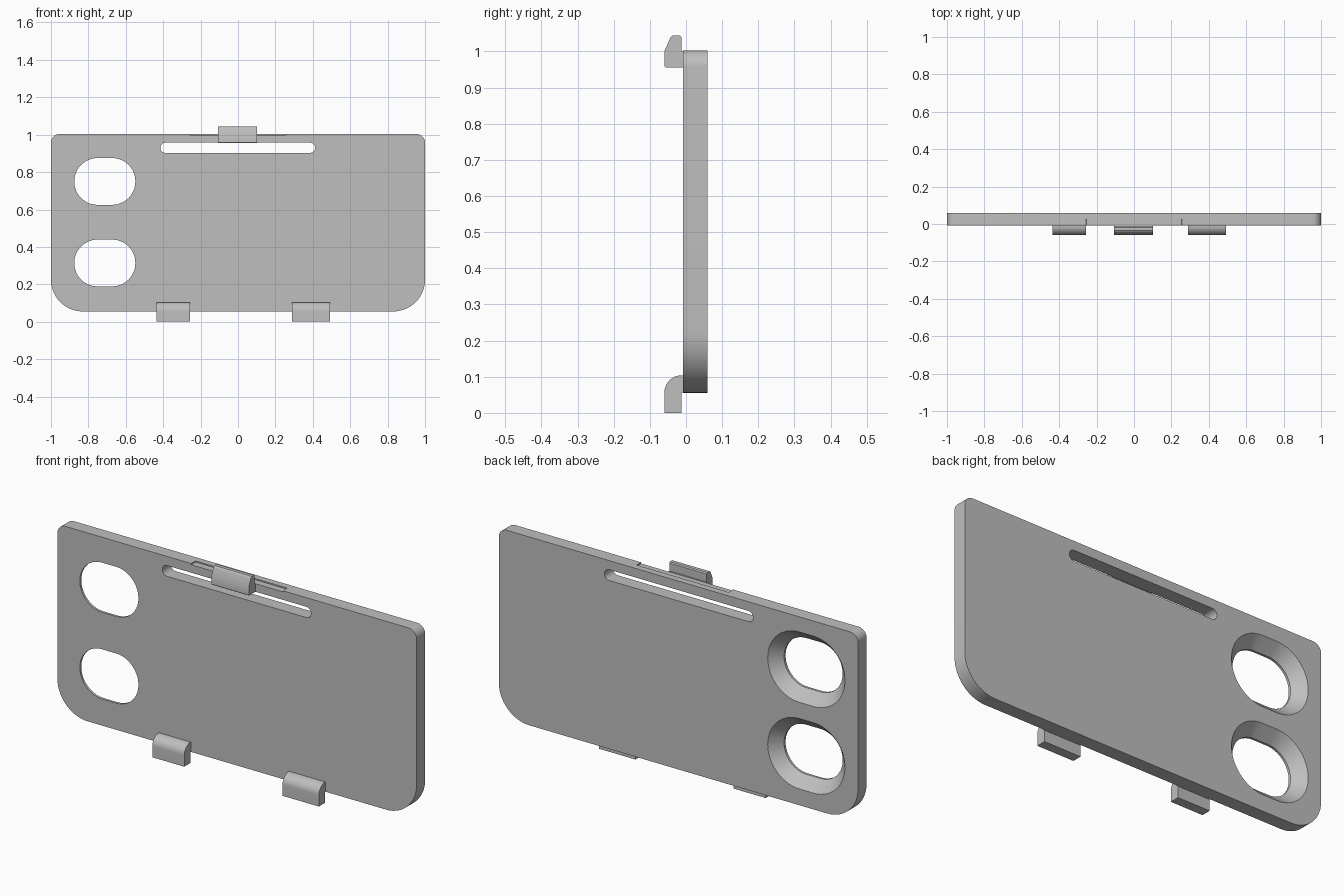
import bpy, bmesh
from math import sin, cos, pi, radians

if "Cube" in bpy.data.objects:
    bpy.data.objects.remove(bpy.data.objects["Cube"], do_unlink=True)

grey = bpy.data.materials.new("light_grey_plastic")
grey.use_nodes = True
GREY = (0.52, 0.52, 0.52, 1)
grey.diffuse_color = GREY
grey.node_tree.nodes["Principled BSDF"].inputs["Base Color"].default_value = GREY

FRONT, BACK = -0.008, 0.06


def rounded(x0, x1, z0, z1, top, bottom, steps=14):
    """Rectangle outline in x and z with separate top and bottom corner radii."""
    corners = [(x1 - top, z1 - top, top), (x0 + top, z1 - top, top),
               (x0 + bottom, z0 + bottom, bottom), (x1 - bottom, z0 + bottom, bottom)]
    return [(cx + r * cos((q + i / steps) * pi / 2), cz + r * sin((q + i / steps) * pi / 2))
            for q, (cx, cz, r) in enumerate(corners) for i in range(steps + 1)]


def loft(name, rings):
    """Closed solid through a list of matching 3D rings."""
    bm = bmesh.new()
    loops = [[bm.verts.new(p) for p in ring] for ring in rings]
    for a, b in zip(loops, loops[1:]):
        for i in range(len(a)):
            j = (i + 1) % len(a)
            bm.faces.new((a[i], a[j], b[j], b[i]))
    bm.faces.new(loops[0])
    bm.faces.new(loops[-1])
    bmesh.ops.remove_doubles(bm, verts=bm.verts, dist=1e-5)
    bmesh.ops.recalc_face_normals(bm, faces=bm.faces)
    mesh = bpy.data.meshes.new(name)
    bm.to_mesh(mesh)
    bm.free()
    mesh.materials.append(grey)
    obj = bpy.data.objects.new(name, mesh)
    bpy.context.collection.objects.link(obj)
    return obj


def at_depth(outline, y):
    return [(x, y, z) for x, z in outline]


def clip(name, x0, x1, profile):
    return loft(name, [[(x, y, z) for y, z in profile] for x in (x0, x1)])


# Main panel with tight top corners and generous bottom corners
outline = rounded(-1, 1, 0.055, 1.003, 0.045, 0.17)
panel = loft("panel", [at_depth(outline, FRONT), at_depth(outline, BACK)])

# Long slot under the top edge
slot = rounded(-0.415, 0.412, 0.903, 0.957, 0.0265, 0.0265)
cutters = [loft("slot_cutter", [at_depth(slot, -0.1), at_depth(slot, 0.1)])]

# Two openings: a thin straight lip at the front, flaring towards the back
for cz in (0.75, 0.314):
    def opening(grow):
        r = 0.124 + grow
        return rounded(-0.712 - 0.163 - grow, -0.712 + 0.163 + grow, cz - r - 0.001, cz + r + 0.001, r, r)
    cutters.append(loft("opening_cutter", [
        at_depth(opening(0), -0.1), at_depth(opening(0), 0.004),
        at_depth(opening(0.052), BACK), at_depth(opening(0.056), BACK + 0.004)]))

# Shallow step in the front half of the top edge
step = rounded(-0.256, 0.256, 0.997, 1.1, 0.001, 0.001, 1)
cutters.append(loft("step_cutter", [at_depth(step, -0.1), at_depth(step, 0.027)]))

# Cut the panel, then discard the cutters
for cutter in cutters:
    cutter.hide_render = True
    mod = panel.modifiers.new("cut", "BOOLEAN")
    mod.operation, mod.solver, mod.object = "DIFFERENCE", "EXACT", cutter
depsgraph = bpy.context.evaluated_depsgraph_get()
cut_mesh = bpy.data.meshes.new_from_object(panel.evaluated_get(depsgraph))
panel.modifiers.clear()
panel.data = cut_mesh
for cutter in cutters:
    bpy.data.objects.remove(cutter, do_unlink=True)

# Top clip with a sloped front and softened upper edges
top_clip = clip("top_clip", -0.106, 0.102, [
    (FRONT, 0.956), (-0.057, 0.956), (-0.06, 0.959), (-0.06, 1.0), (-0.043, 1.039),
    (-0.036, 1.044), (-0.018, 1.044), (-0.013, 1.039), (-0.013, 0.999), (FRONT, 0.999)])

# Bottom clips with a rounded shoulder
shoulder = [(-0.012 - 0.048 * cos(i * pi / 24), 0.056 + 0.048 * sin(i * pi / 24)) for i in range(13)]
foot = [(-0.012, 0), (-0.06, 0)] + shoulder + [(FRONT, 0.104), (FRONT, 0.056), (-0.012, 0.056)]
clips = [clip("bottom_clip_right", -0.435, -0.257, foot),
         clip("bottom_clip_left", 0.29, 0.492, foot)]

# Smooth the curved walls, keep the edges crisp
bpy.ops.object.select_all(action="DESELECT")
for obj in [panel, top_clip] + clips:
    obj.select_set(True)
bpy.context.view_layer.objects.active = panel
bpy.ops.object.shade_smooth_by_angle(angle=radians(25))
